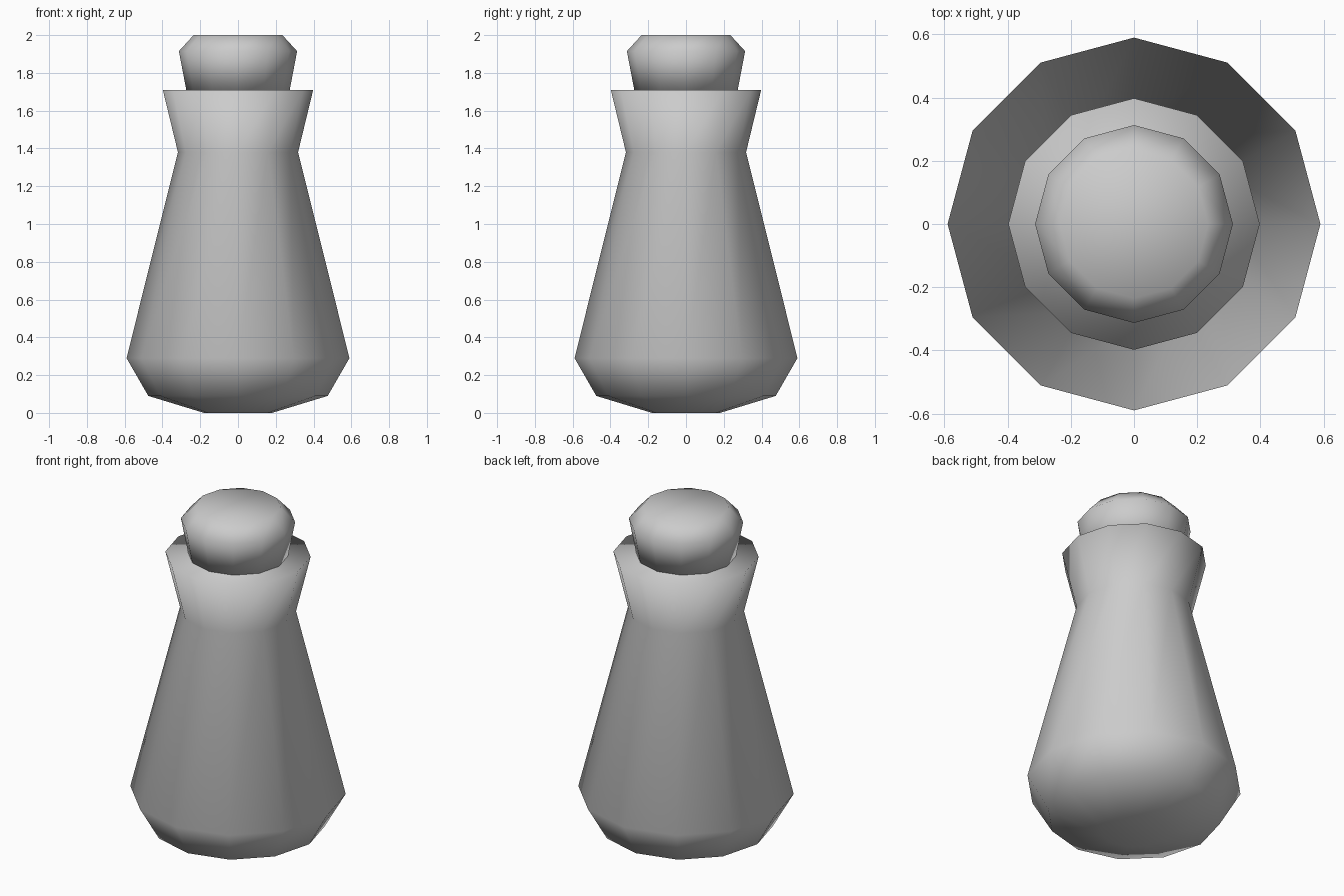
import bpy, bmesh, math

if "Cube" in bpy.data.objects:
    bpy.data.objects.remove(bpy.data.objects["Cube"])

SIDES = 12

grey = bpy.data.materials.new("plain_grey")
grey.diffuse_color = (0.6, 0.6, 0.6, 1)
grey.use_nodes = True
grey.node_tree.nodes["Principled BSDF"].inputs["Base Color"].default_value = grey.diffuse_color


def turned_part(name, profile):
    """Spin a (radius, height) profile, bottom to top, into a closed solid."""
    bm = bmesh.new()
    rings = []
    for r, z in profile:
        rings.append([bm.verts.new((r * math.cos(2 * math.pi * i / SIDES),
                                    r * math.sin(2 * math.pi * i / SIDES), z))
                      for i in range(SIDES)])
    for low, high in zip(rings, rings[1:]):
        for i in range(SIDES):
            j = (i + 1) % SIDES
            bm.faces.new((low[i], low[j], high[j], high[i]))
    bm.faces.new(rings[0][::-1])
    bm.faces.new(rings[-1])
    for f in bm.faces:
        f.smooth = True
    mesh = bpy.data.meshes.new(name)
    bm.to_mesh(mesh)
    bm.free()
    mesh.materials.append(grey)
    obj = bpy.data.objects.new(name, mesh)
    bpy.context.collection.objects.link(obj)
    return obj


# Flask: rounded base, tapering body, flared collar with a flat lip
turned_part("flask", [(0.18, 0.0), (0.475, 0.09), (0.59, 0.29),
                      (0.318, 1.38), (0.398, 1.71)])

# Stopper: widens upward, chamfered top
turned_part("stopper", [(0.273, 1.705), (0.313, 1.915), (0.235, 2.0)])
